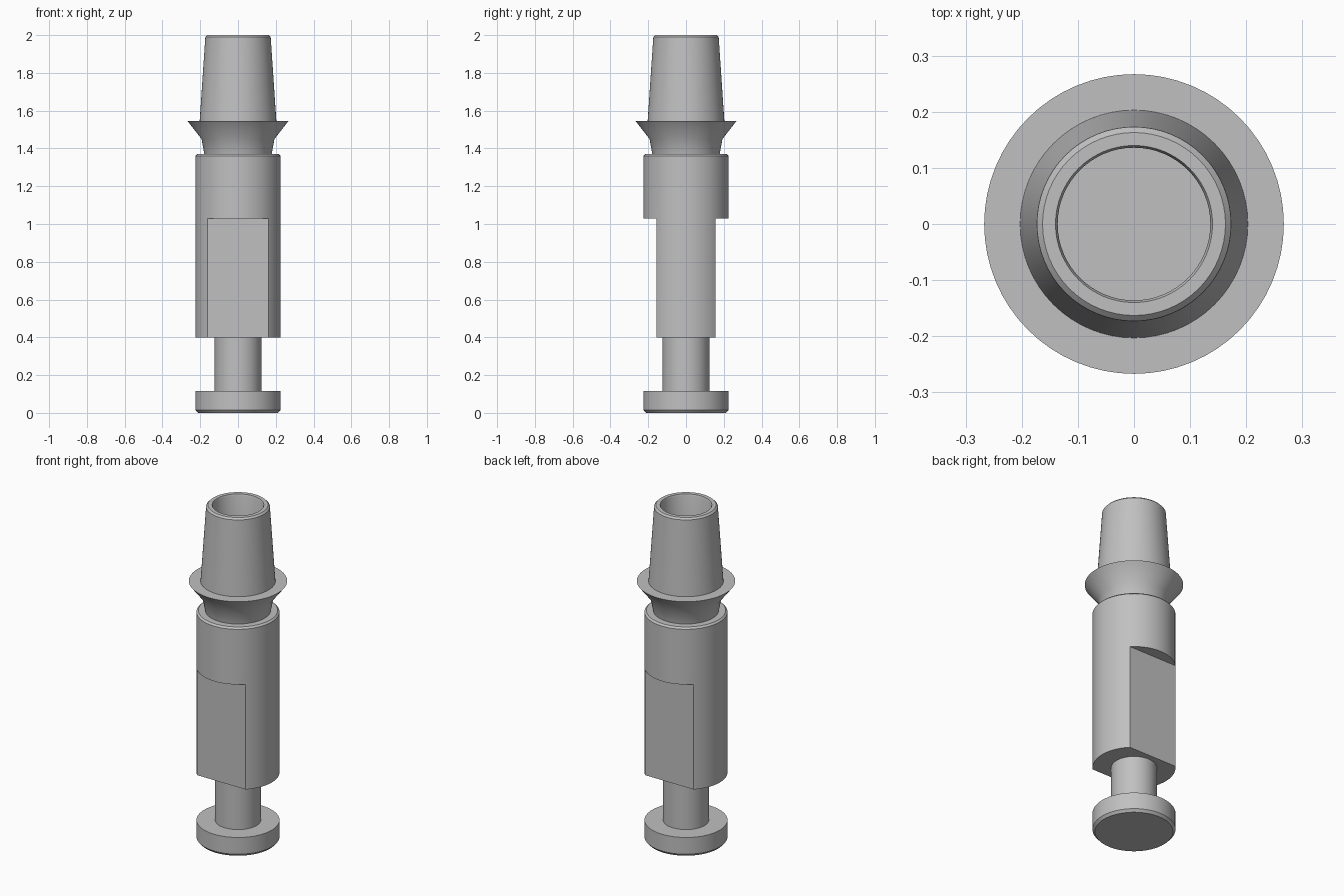
import bpy
import bmesh
import math
from mathutils import Matrix

SEGMENTS = 64

cube = bpy.data.objects.get("Cube")
if cube:
    bpy.data.objects.remove(cube, do_unlink=True)

steel = bpy.data.materials.new("grey steel")
steel.use_nodes = True
GREY = (0.53, 0.53, 0.53, 1)
steel.diffuse_color = GREY
steel.node_tree.nodes["Principled BSDF"].inputs["Base Color"].default_value = GREY


def add_object(name, bm):
    mesh = bpy.data.meshes.new(name)
    bmesh.ops.recalc_face_normals(bm, faces=bm.faces)
    bm.to_mesh(mesh)
    bm.free()
    mesh.materials.append(steel)
    obj = bpy.data.objects.new(name, mesh)
    bpy.context.collection.objects.link(obj)
    return obj


def activate(obj):
    bpy.ops.object.select_all(action="DESELECT")
    obj.select_set(True)
    bpy.context.view_layer.objects.active = obj


def smooth(obj):
    activate(obj)
    bpy.ops.object.shade_smooth_by_angle(angle=math.radians(30))


def lathe(name, profile):
    """Turn (radius, height) points round z and cap both ends."""
    bm = bmesh.new()
    rings = []
    for r, z in profile:
        rings.append([bm.verts.new((r * math.cos(a), r * math.sin(a), z))
                      for a in (math.tau * i / SEGMENTS for i in range(SEGMENTS))])
    for low, high in zip(rings, rings[1:]):
        for i in range(SEGMENTS):
            j = (i + 1) % SEGMENTS
            bm.faces.new((low[i], low[j], high[j], high[i]))
    bm.faces.new(rings[0])
    bm.faces.new(rings[-1])
    return add_object(name, bm)


# Round foot with its thin stem
foot = lathe("foot_and_stem", [(0.212, 0), (0.225, 0.015), (0.225, 0.115),
                               (0.124, 0.115), (0.124, 0.4)])
smooth(foot)

# Main barrel, chamfered at the top
barrel = lathe("barrel", [(0.225, 0.4), (0.225, 1.36), (0.215, 1.37)])

# Wrench flats milled into the front and back of the barrel
FLAT_Y, FLAT_TOP = 0.157, 1.03
for side in (-1, 1):
    bm = bmesh.new()
    bmesh.ops.create_cube(bm, size=1, matrix=Matrix.Translation(
        (0, side * (FLAT_Y + 0.5), FLAT_TOP - 0.5)))
    cutter = add_object("flat_cutter", bm)
    cutter.hide_render = True
    cut = barrel.modifiers.new("flat", "BOOLEAN")
    cut.operation = "DIFFERENCE"
    cut.solver = "EXACT"
    cut.object = cutter
    activate(barrel)
    bpy.ops.object.modifier_apply(modifier=cut.name)
    bpy.data.objects.remove(cutter, do_unlink=True)
smooth(barrel)

# Neck, flared collar and tapered hollow tip
tip = lathe("collar_and_tip", [
    (0.178, 1.37), (0.193, 1.45), (0.267, 1.545),   # neck and flare
    (0.203, 1.545), (0.173, 1.99), (0.163, 2.0),    # taper and rim
    (0.14, 2.0), (0.136, 1.99), (0.136, 1.55)])     # bore
smooth(tip)
